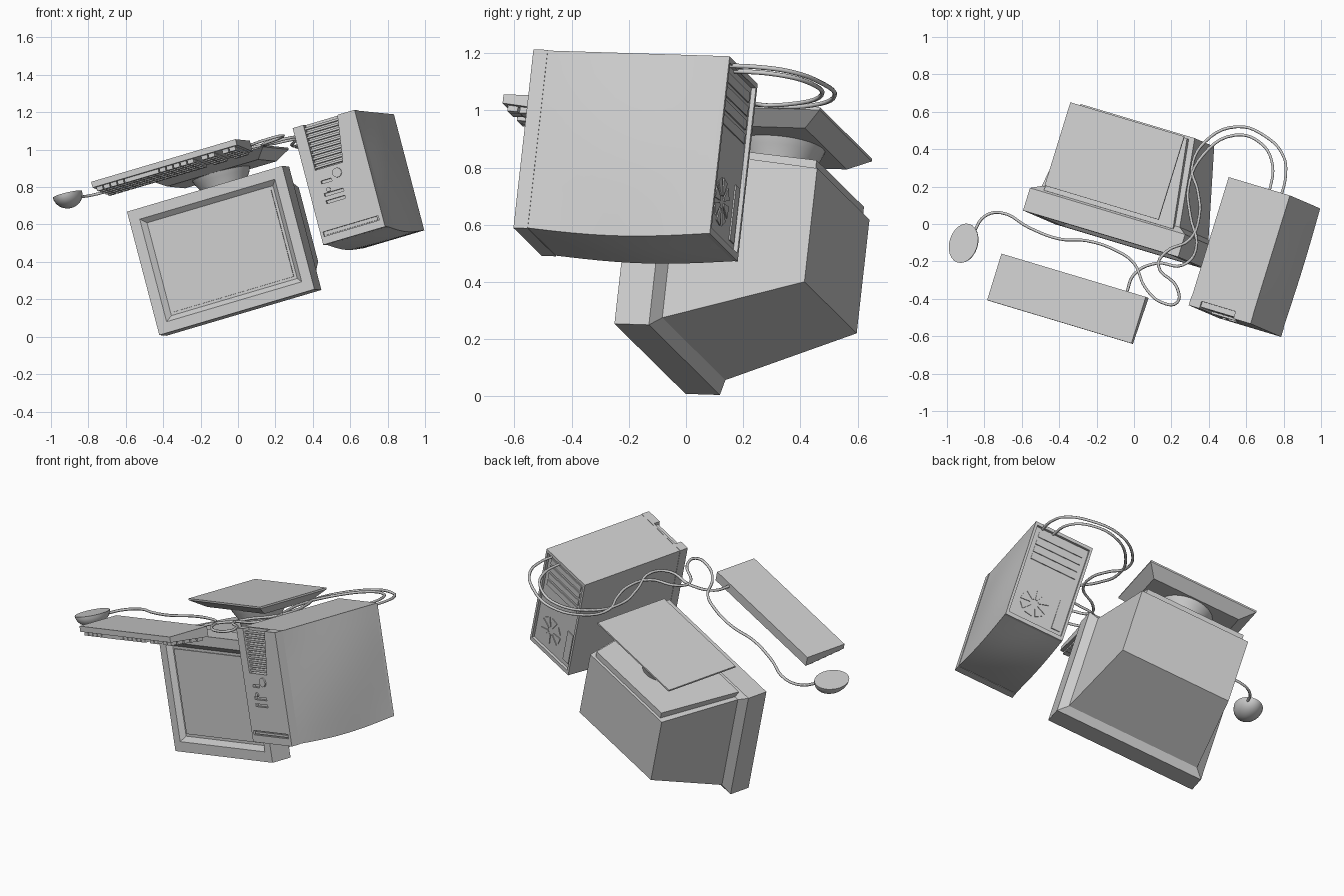
import bpy, bmesh, math
from mathutils import Matrix, Vector

if "Cube" in bpy.data.objects:
    bpy.data.objects.remove(bpy.data.objects["Cube"])

# Shared tilted frame: width axis, depth axis, height axis
D = Vector((0.295, 0.955, -0.03)).normalized()
U = Vector((0.922, -0.2765, 0.2725))
U = (U - D * U.dot(D)).normalized()
V = U.cross(D)
FRAME = Matrix((U, D, V)).transposed().to_4x4()

grey = bpy.data.materials.new("light_grey")
grey.diffuse_color = (0.6, 0.6, 0.6, 1)
grey.use_nodes = True
grey.node_tree.nodes["Principled BSDF"].inputs["Base Color"].default_value = grey.diffuse_color


def finish(name, bm, smooth=False):
    bmesh.ops.recalc_face_normals(bm, faces=bm.faces)
    me = bpy.data.meshes.new(name)
    bm.to_mesh(me)
    bm.free()
    me.materials.append(grey)
    ob = bpy.data.objects.new(name, me)
    ob.matrix_world = FRAME
    bpy.context.collection.objects.link(ob)
    if smooth:
        bpy.ops.object.select_all(action='DESELECT')
        ob.select_set(True)
        bpy.context.view_layer.objects.active = ob
        bpy.ops.object.shade_smooth_by_angle(angle=math.radians(30))
    return ob


def loft(bm, rings):
    """Skin matching rings of points and cap both ends."""
    rows = [[bm.verts.new(p) for p in r] for r in rings]
    n = len(rows[0])
    for a, b in zip(rows, rows[1:]):
        for i in range(n):
            bm.faces.new((a[i], a[(i + 1) % n], b[(i + 1) % n], b[i]))
    bm.faces.new(rows[0])
    bm.faces.new(rows[-1])


def rect_d(d, u0, u1, v0, v1):
    return [(u0, d, v0), (u1, d, v0), (u1, d, v1), (u0, d, v1)]


def rect_v(v, u0, u1, d0, d1):
    return [(u0, d0, v), (u1, d0, v), (u1, d1, v), (u0, d1, v)]


def circle_v(v, u, d, ru, rd, n=32):
    return [(u + ru * math.cos(2 * math.pi * i / n), d + rd * math.sin(2 * math.pi * i / n), v) for i in range(n)]


def box(bm, u0, u1, d0, d1, v0, v1):
    loft(bm, [rect_d(d0, u0, u1, v0, v1), rect_d(d1, u0, u1, v0, v1)])


def lofted(name, rings, smooth=False):
    bm = bmesh.new()
    loft(bm, rings)
    return finish(name, bm, smooth)


def boxes(name, items):
    bm = bmesh.new()
    for b in items:
        box(bm, *b)
    return finish(name, bm)


def cut(ob, cutter):
    m = ob.modifiers.new("cut", 'BOOLEAN')
    m.operation = 'DIFFERENCE'
    m.solver = 'EXACT'
    m.object = cutter
    cutter.hide_render = True
    cutter.hide_viewport = True


# Monitor: recessed screen, bezel, chamfer and tapering shell in one skin
def bezel(d, i):
    return rect_d(d, -0.385 + i, 0.515 - i, 0.114 + i, 0.80 - i)


lofted("monitor", [bezel(-0.10, 0.085), bezel(-0.126, 0.058), bezel(-0.126, 0), bezel(0, 0),
                   rect_d(0.03, -0.335, 0.465, 0.155, 0.765),
                   rect_d(0.51, -0.272, 0.39, 0.322, 0.735)])
boxes("screen_trim", [(-0.285, 0.415, -0.106, -0.098, 0.214, 0.70)])
lofted("monitor_stand_mount", [rect_d(0.01, -0.31, 0.44, 0.70, 0.795),
                               rect_d(0.495, -0.24, 0.36, 0.70, 0.772)])

# Swivel neck and dished foot
lofted("neck", [circle_v(v, 0.063, 0.26, r, r) for v, r in
                ((0.77, 0.11), (0.83, 0.125), (0.87, 0.15), (0.91, 0.165))], True)
lofted("foot", [rect_v(0.895, -0.20, 0.33, 0.10, 0.43), rect_v(0.945, -0.267, 0.393, 0.03, 0.496),
                rect_v(0.955, -0.267, 0.393, 0.03, 0.496)])

# Tower case with gently bulging side and floor
rings = []
for k in range(13):
    t = k / 12
    b = math.sin(math.pi * t)
    d = -0.31 + 0.65 * t
    ring = [(0.695, d, 0.95), (0.695, d, 0.305 - 0.018 * b)]
    for j in range(1, 8):
        s = j / 8
        ring.append((0.695 + 0.355 * s, d, 0.305 - 0.018 * b - 0.008 * b * math.sin(math.pi * s)))
    for j in range(9):
        s = j / 8
        ring.append((1.05 + 0.018 * b * math.sin(math.pi * s), d, 0.305 - 0.018 * b * (1 - s) + 0.645 * s))
    rings.append(ring)
lofted("tower_case", rings, True)
boxes("tower_back_rim", [(0.695, 1.05, 0.335, 0.356, 0.305, 0.33), (0.695, 1.05, 0.335, 0.356, 0.93, 0.95),
                         (0.695, 0.71, 0.335, 0.356, 0.33, 0.93), (1.035, 1.05, 0.335, 0.356, 0.33, 0.93)])

# Tower front panel with an open grille recess and a drive slot
panel = boxes("tower_front_panel", [(0.693, 1.052, -0.362, -0.31, 0.303, 0.952)])
cutter = bmesh.new()
loft(cutter, [[(0.755, d, 0.70), (0.915, d, 0.70), (0.955, d, 0.97), (0.755, d, 0.97)] for d in (-0.40, -0.322)])
box(cutter, 0.71, 1.03, -0.40, -0.35, 0.345, 0.37)
for u0, u1, v in ((0.77, 0.83, 0.62), (0.77, 0.88, 0.55), (0.77, 0.88, 0.51)):
    box(cutter, u0, u1, -0.40, -0.345, v, v + 0.016)
cut(panel, finish("panel_cutter", cutter))
boxes("grille_slats", [(0.755, 0.915 + 0.0029 * i * 4 / 3 - 0.001, -0.352, -0.318, 0.708 + 0.024 * i, 0.720 + 0.024 * i)
                       for i in range(10)])
boxes("drive_tray", [(0.72, 1.02, -0.357, -0.34, 0.350, 0.363)])
bm = bmesh.new()
for u, v, r in ((0.87, 0.655, 0.026), (0.80, 0.58, 0.012)):
    bmesh.ops.create_cone(bm, cap_ends=True, segments=20, radius1=r, radius2=r, depth=0.02,
                          matrix=Matrix.Translation((u, -0.36, v)) @ Matrix.Rotation(math.pi / 2, 4, 'X'))
finish("power_buttons", bm)

# Tower back: slot covers, connector plate and fan rosette
boxes("slot_covers", [(0.735, 1.01, 0.335, 0.345, 0.72 + 0.05 * i, 0.755 + 0.05 * i) for i in range(4)])
boxes("connector_plate", [(0.725, 0.775, 0.335, 0.345, 0.36, 0.56)])
bm = bmesh.new()
for k in range(8):
    a = k * math.pi / 4 + 0.2
    pts = [(0.025, -0.25), (0.085, -0.27), (0.085, 0.27), (0.025, 0.25)]
    loft(bm, [[(0.91 + r * math.cos(a + o), d, 0.46 + r * math.sin(a + o)) for r, o in pts]
              for d in (0.335, 0.344)])
finish("fan_grille", bm)

# Keyboard: wedge body with rows of keys on the sloping side
def slope(d):
    return 0.918 - 0.028 * (d + 0.645) / 0.26


lofted("keyboard", [rect_d(d, -0.386, 0.451, slope(d), 0.95) for d in (-0.645, -0.385)])
keys = []
for r in range(5):
    d = -0.630 + 0.045 * r
    for c in range(20):
        if c in (14, 17) or (r == 0 and 4 <= c <= 8):
            continue
        u = -0.37 + 0.0405 * c
        keys.append((u, u + 0.034, d, d + 0.037, slope(d) - 0.022, slope(d) + 0.01))
keys.append((-0.208, -0.012, -0.630, -0.593, 0.894, 0.925))
boxes("keyboard_keys", keys)

# Mouse: flat sole and domed shell
lofted("mouse", [circle_v(0.95 - 0.075 * math.sin(a), -0.605, -0.39, 0.078 * math.cos(a), 0.108 * math.cos(a), 24)
                 for a in (0, 0.2, 0.45, 0.7, 0.95, 1.2, 1.4, 1.53)], True)


# Cables lying on the desk plane, given by plan position
def cable(name, pts):
    cu = bpy.data.curves.new(name, 'CURVE')
    cu.dimensions = '3D'
    cu.bevel_depth = 0.008
    cu.bevel_resolution = 1
    cu.resolution_u = 5
    sp = cu.splines.new('BEZIER')
    sp.bezier_points.add(len(pts) - 1)
    for bp, (x, y) in zip(sp.bezier_points, pts):
        bp.co = (x, y, (0.93 - V.x * x - V.y * y) / V.z)
        bp.handle_left_type = bp.handle_right_type = 'AUTO'
    cu.materials.append(grey)
    bpy.context.collection.objects.link(bpy.data.objects.new(name, cu))


cable("mouse_cable", [(-0.86, -0.05), (-0.80, 0.04), (-0.71, 0.06), (-0.56, -0.02), (-0.40, -0.08),
                      (-0.25, -0.09), (-0.10, -0.14), (0.0, -0.21), (0.06, -0.34), (0.15, -0.42),
                      (0.23, -0.42), (0.23, -0.34), (0.13, -0.22), (0.17, -0.15), (0.30, -0.08),
                      (0.35, 0.05), (0.34, 0.18), (0.31, 0.30), (0.38, 0.44), (0.55, 0.52),
                      (0.70, 0.47), (0.80, 0.36), (0.81, 0.25), (0.78, 0.13)])
cable("keyboard_cable", [(-0.04, -0.37), (0.0, -0.27), (0.12, -0.21), (0.26, -0.22), (0.33, -0.14),
                         (0.30, 0.05), (0.29, 0.19), (0.37, 0.37), (0.54, 0.475), (0.68, 0.43),
                         (0.74, 0.32), (0.72, 0.15)])
